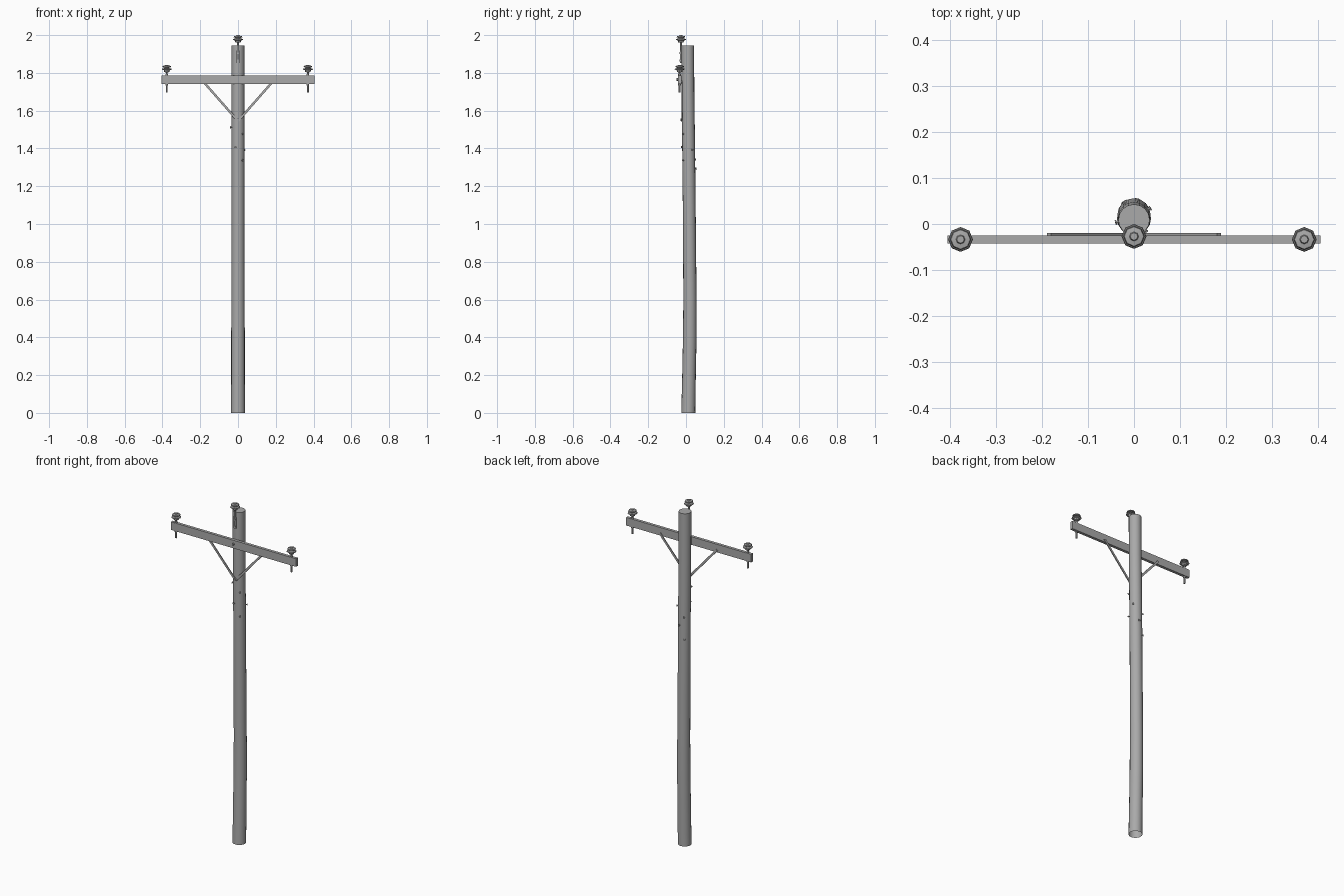
import bpy, bmesh, math
from mathutils import Vector, Matrix

if "Cube" in bpy.data.objects:
    bpy.data.objects.remove(bpy.data.objects["Cube"])

GREY = bpy.data.materials.new("weathered_grey")
GREY.diffuse_color = (.4, .4, .4, 1)
GREY.use_nodes = True
GREY.node_tree.nodes["Principled BSDF"].inputs["Base Color"].default_value = GREY.diffuse_color


def finish(name, bm, smooth=True, recalc=True):
    if recalc:
        bmesh.ops.recalc_face_normals(bm, faces=bm.faces)
    me = bpy.data.meshes.new(name)
    bm.to_mesh(me)
    bm.free()
    me.materials.append(GREY)
    ob = bpy.data.objects.new(name, me)
    bpy.context.collection.objects.link(ob)
    if smooth:
        bpy.context.view_layer.objects.active = ob
        ob.select_set(True)
        bpy.ops.object.shade_smooth_by_angle(angle=math.radians(40))
        ob.select_set(False)
    return ob


def loft(name, rings, sides, base=True):
    """Tube through rings of (x, y, z, radius), capped on top and optionally below."""
    bm = bmesh.new()
    loops = []
    for x, y, z, r in rings:
        loops.append([bm.verts.new((x + r * math.cos(2 * math.pi * i / sides),
                                    y + r * math.sin(2 * math.pi * i / sides), z))
                      for i in range(sides)])
    for a, b in zip(loops, loops[1:]):
        for i in range(sides):
            j = (i + 1) % sides
            bm.faces.new((a[i], a[j], b[j], b[i]))
    if base:
        bm.faces.new(loops[0][::-1])
    bm.faces.new(loops[-1])
    return finish(name, bm, recalc=False)


def box(name, centre, size, angle_y=0):
    bm = bmesh.new()
    m = (Matrix.Translation(centre) @ Matrix.Rotation(angle_y, 4, 'Y')
         @ Matrix.Diagonal((*size, 1)))
    bmesh.ops.create_cube(bm, size=1, matrix=m)
    return finish(name, bm, False)


def rod(name, a, b, r, sides=6):
    a, b = Vector(a), Vector(b)
    d = b - a
    bm = bmesh.new()
    m = Matrix.Translation((a + b) / 2) @ d.to_track_quat('Z', 'Y').to_matrix().to_4x4()
    bmesh.ops.create_cone(bm, cap_ends=True, segments=sides, radius1=r, radius2=r,
                          depth=d.length, matrix=m)
    return finish(name, bm)


# Slightly bowed, tapering pole, open underneath
loft("pole", [(0, .012, 0, .037), (0, .016, .2, .036), (0, .020, .4, .036),
              (0, .021, .6, .035), (0, .018, 1.0, .034), (0, .014, 1.4, .034),
              (0, .010, 1.7, .034), (0, .009, 1.945, .034)], 16, base=False)

# Crossarm with centre bolt
ARM_Y = -.0335
box("crossarm", (0, ARM_Y, 1.7635), (.81, .017, .047))
rod("crossarm_bolt", (0, -.049, 1.765), (0, -.02, 1.765), .007)

# Diagonal braces
for side, s in (("left", -1), ("right", 1)):
    a, b = Vector((0, -.022, 1.545)), Vector((s * .185, -.022, 1.755))
    d = b - a
    box("brace_" + side, (a + b) / 2, (d.length, .005, .012), -math.atan2(d.z, d.x))
rod("brace_bolt", (0, -.03, 1.552), (0, -.01, 1.552), .006)

# Insulators: (radius, height below top)
PROFILE = [(.007, -.040), (.014, -.038), (.016, -.029), (.027, -.025), (.025, -.020),
           (.013, -.018), (.013, -.015), (.023, -.012), (.021, -.006), (.010, -.004),
           (.008, 0)]


def insulator(name, x, y, top, pin_bottom):
    loft(name, [(x, y, top + dz, r) for r, dz in PROFILE], 8)
    rod(name + "_pin", (x, y, pin_bottom), (x, y, top - .035), .0055)


insulator("left_insulator", -.377, ARM_Y, 1.843, 1.697)
insulator("right_insulator", .37, ARM_Y, 1.843, 1.697)
insulator("top_insulator", 0, -.027, 2.0, 1.87)

# Arm pin collars
for side, x in (("left", -.377), ("right", .37)):
    rod("pin_nut_" + side, (x, ARM_Y, 1.733), (x, ARM_Y, 1.741), .008)
    rod("pin_collar_" + side, (x, ARM_Y, 1.786), (x, ARM_Y, 1.793), .008)

# Pole-top bracket
box("top_bracket", (0, -.027, 1.885), (.016, .008, .065))
for z in (1.865, 1.905):
    rod("bracket_bolt", (0, -.035, z), (0, -.015, z), .005)

# Nails around the pole
for deg, z in ((195, 1.51), (-50, 1.475), (-108, 1.405), (30, 1.39),
               (-50, 1.335), (80, 1.29), (120, 1.34), (125, 1.21)):
    d = Vector((math.cos(math.radians(deg)), math.sin(math.radians(deg)), .05))
    c = Vector((0, .014, z))
    rod("nail", c + d * .025, c + d * .041, .003, 5)
    rod("nail_head", c + d * .039, c + d * .042, .006, 6)
